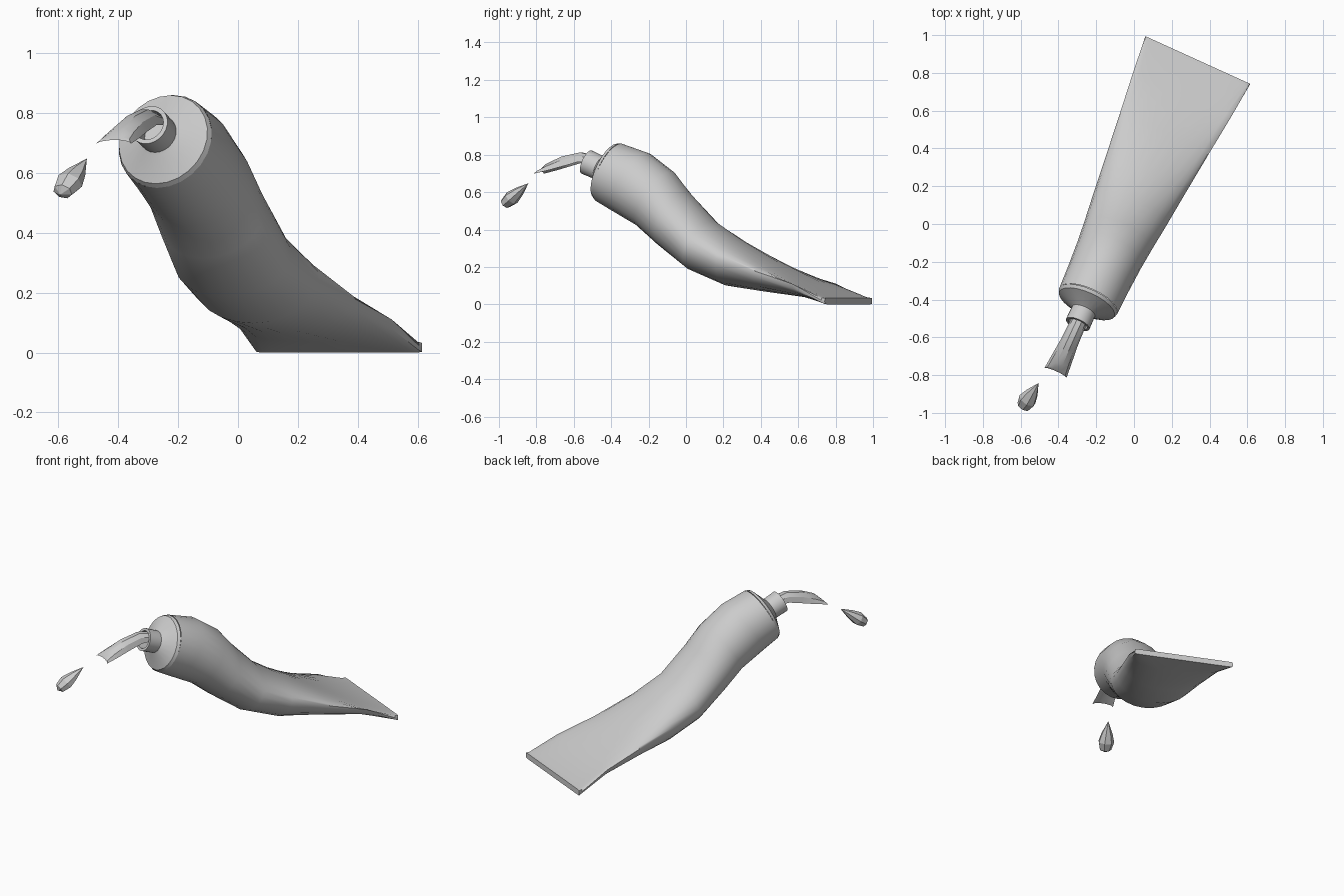
import bpy, bmesh
from math import sin, cos, pi, radians
from mathutils import Vector

if "Cube" in bpy.data.objects:
    bpy.data.objects.remove(bpy.data.objects["Cube"])

# Tube frame: A runs from crimped end to nozzle in plan, W is across
END = Vector((0.338, 0.868, 0))
A = Vector((-0.414, -0.910, 0)).normalized()
W = Vector((0.910, -0.414, 0)).normalized()
UP = Vector((0, 0, 1))


def finish(bm, name, angle):
    bmesh.ops.recalc_face_normals(bm, faces=bm.faces[:])
    mesh = bpy.data.meshes.new(name)
    bm.to_mesh(mesh)
    bm.free()
    ob = bpy.data.objects.new(name, mesh)
    bpy.context.collection.objects.link(ob)
    bpy.ops.object.select_all(action='DESELECT')
    ob.select_set(True)
    bpy.context.view_layer.objects.active = ob
    bpy.ops.object.shade_smooth_by_angle(angle=radians(angle))
    return ob


def bridge(bm, a, b):
    n = len(a)
    for i in range(n):
        bm.faces.new((a[i], a[(i + 1) % n], b[(i + 1) % n], b[i]))


def spow(v, p):
    v = round(v, 6)
    return (1 if v > 0 else -1) * abs(v) ** p if v else 0.0


def loft(name, sections, sides, angle, cap_end):
    """section: top (s, z), bottom (s, z), half width, edge height fraction, squareness"""
    bm = bmesh.new()
    rings = []
    for ts, tz, bs, bz, hw, f, p in sections:
        top, bot = END + A * ts + UP * tz, END + A * bs + UP * bz
        ring = []
        for i in range(sides):
            t = 2 * pi * i / sides
            v = spow(sin(t), p)
            h = f + v * ((1 - f) if v > 0 else f)
            ring.append(bm.verts.new(bot.lerp(top, h) + W * hw * spow(cos(t), p)))
        rings.append(ring)
    for a, b in zip(rings, rings[1:]):
        bridge(bm, a, b)
    bm.faces.new(rings[0])
    if cap_end:
        bm.faces.new(rings[-1])
    return finish(bm, name, angle)


def lathe(name, origin, axis, profile, sides, angle, squash=1.0):
    axis = axis.normalized()
    side = axis.cross(UP).normalized()
    up = side.cross(axis)
    bm = bmesh.new()
    rings = []
    for r, h in profile:
        rings.append([bm.verts.new(origin + axis * h + side * r * cos(2 * pi * i / sides)
                                   + up * r * squash * sin(2 * pi * i / sides))
                      for i in range(sides)])
    for a, b in zip(rings, rings[1:]):
        bridge(bm, a, b)
    bmesh.ops.remove_doubles(bm, verts=bm.verts[:], dist=0.0005)
    return finish(bm, name, angle)


# Squeezed tube body, flat crimp growing into a round section
loft("tube_body", [
    (0.00, 0.035, 0.00, 0.000, 0.305, 0.5, 0.12),
    (0.02, 0.040, 0.02, 0.003, 0.303, 0.5, 0.3),
    (0.20, 0.100, 0.20, 0.035, 0.285, 1.15, 0.8),
    (0.42, 0.215, 0.48, 0.067, 0.258, 0.75, 1),
    (0.65, 0.345, 0.70, 0.098, 0.232, 0.6, 1),
    (0.80, 0.445, 0.92, 0.185, 0.212, 0.5, 1),
    (0.95, 0.600, 1.10, 0.315, 0.193, 0.5, 1),
    (1.04, 0.710, 1.23, 0.420, 0.182, 0.5, 1),
    (1.18, 0.810, 1.38, 0.500, 0.173, 0.5, 1),
    (1.335, 0.860, 1.470, 0.550, 0.168, 0.5, 1),
], 24, 40, False)

# Shoulder cone with hollow neck
nozzle = A * cos(radians(22.5)) + UP * sin(radians(22.5))
lathe("shoulder_and_neck", END + A * 1.4025 + UP * 0.705, nozzle, [
    (0.168, 0), (0.160, 0.018), (0.076, 0.058), (0.066, 0.064), (0.068, 0.145),
    (0.053, 0.145), (0.050, 0.06), (0, 0.06)], 24, 30)

# Arched ribbon of paste leaving the neck
loft("paste_ribbon", [
    (1.46, 0.790, 1.47, 0.760, 0.043, 0.0, 1),
    (1.57, 0.815, 1.57, 0.785, 0.045, -0.8, 1),
    (1.68, 0.793, 1.66, 0.760, 0.048, -0.6, 1),
    (1.77, 0.752, 1.75, 0.730, 0.057, -0.6, 1),
    (1.80, 0.722, 1.81, 0.710, 0.064, -1.0, 1),
], 10, 25, True)

# Falling drop of paste
tip = Vector((-0.505, -0.842, 0.648))
lathe("paste_drop", tip, Vector((-0.09, -0.138, -0.122)), [
    (0, 0), (0.034, 0.08), (0.049, 0.135), (0.036, 0.185), (0, 0.203)], 7, 20, 0.8)
